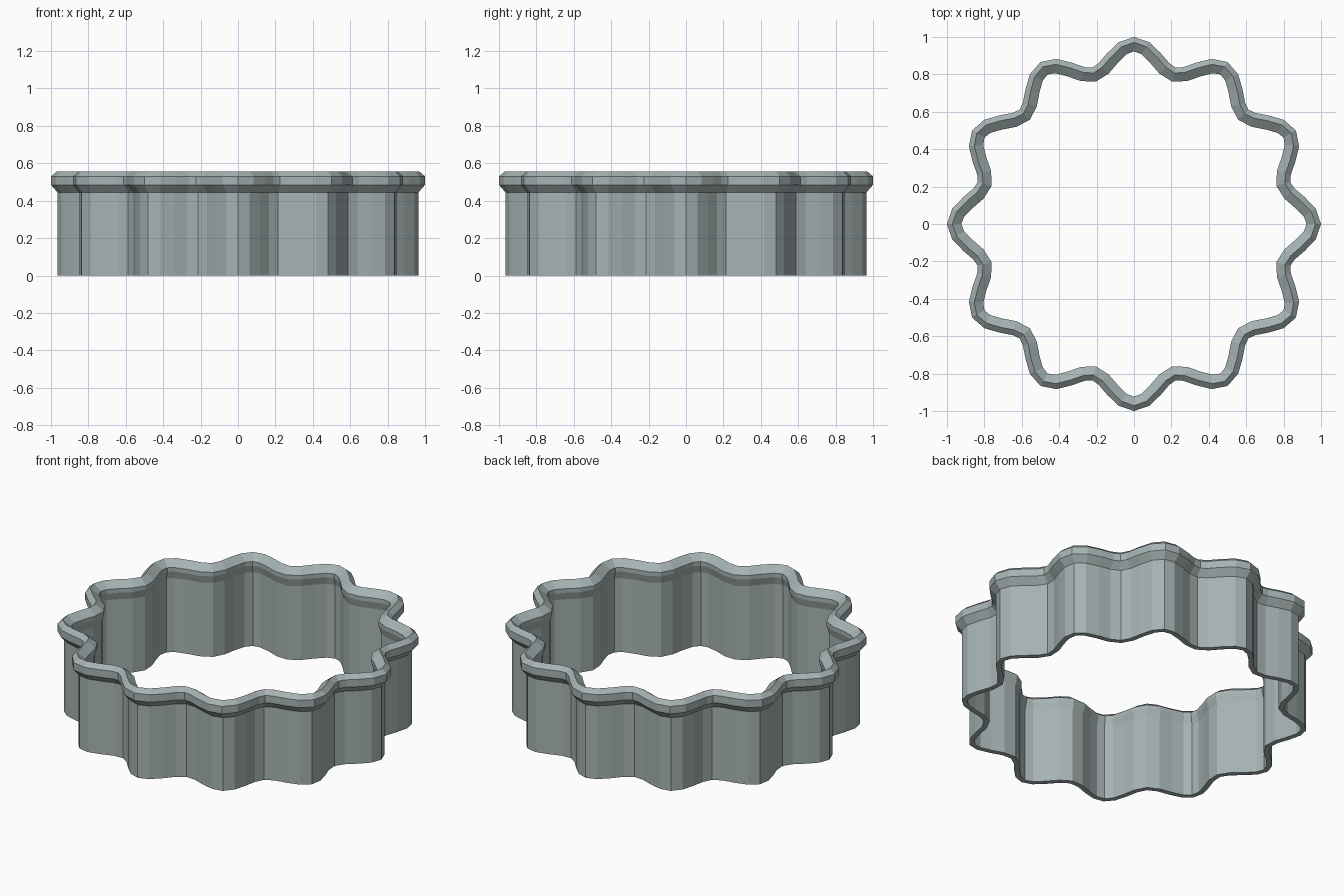
import bpy, math
from mathutils import Vector

if "Cube" in bpy.data.objects:
    bpy.data.objects.remove(bpy.data.objects["Cube"])

LOBES, STEPS = 12, 8
N = LOBES * STEPS

# (offset along the outline normal, height) around the closed wall section
SECTION = [
    (0.000, 0.00), (0.000, 0.445), (0.035, 0.485), (0.035, 0.53),
    (0.006, 0.555), (-0.042, 0.52), (-0.042, 0.495), (-0.03, 0.45),
    (-0.03, 0.00),
]


def outline(t):
    """Scalloped outer wall outline."""
    r = 0.8975 + 0.0675 * math.cos(LOBES * t)
    return Vector((r * math.cos(t), r * math.sin(t)))


def normal(t):
    d = outline(t + 1e-4) - outline(t - 1e-4)
    return Vector((d.y, -d.x)).normalized()


# Sweep the beaded section round the outline
verts, faces = [], []
M = len(SECTION)
for i in range(N):
    t = 2 * math.pi * i / N
    p, n = outline(t), normal(t)
    for off, z in SECTION:
        q = p + n * off
        verts.append((q.x, q.y, z))
for i in range(N):
    k = (i + 1) % N
    for j in range(M):
        m = (j + 1) % M
        faces.append((i * M + j, k * M + j, k * M + m, i * M + m))

mesh = bpy.data.meshes.new("scalloped_ring")
mesh.from_pydata(verts, [], faces)
mesh.update()
ring = bpy.data.objects.new("scalloped_ring", mesh)
bpy.context.collection.objects.link(ring)

# Single grey-green colour
mat = bpy.data.materials.new("grey_green")
mat.diffuse_color = (0.38, 0.445, 0.445, 1)
mat.use_nodes = True
mat.node_tree.nodes["Principled BSDF"].inputs["Base Color"].default_value = mat.diffuse_color
mesh.materials.append(mat)
